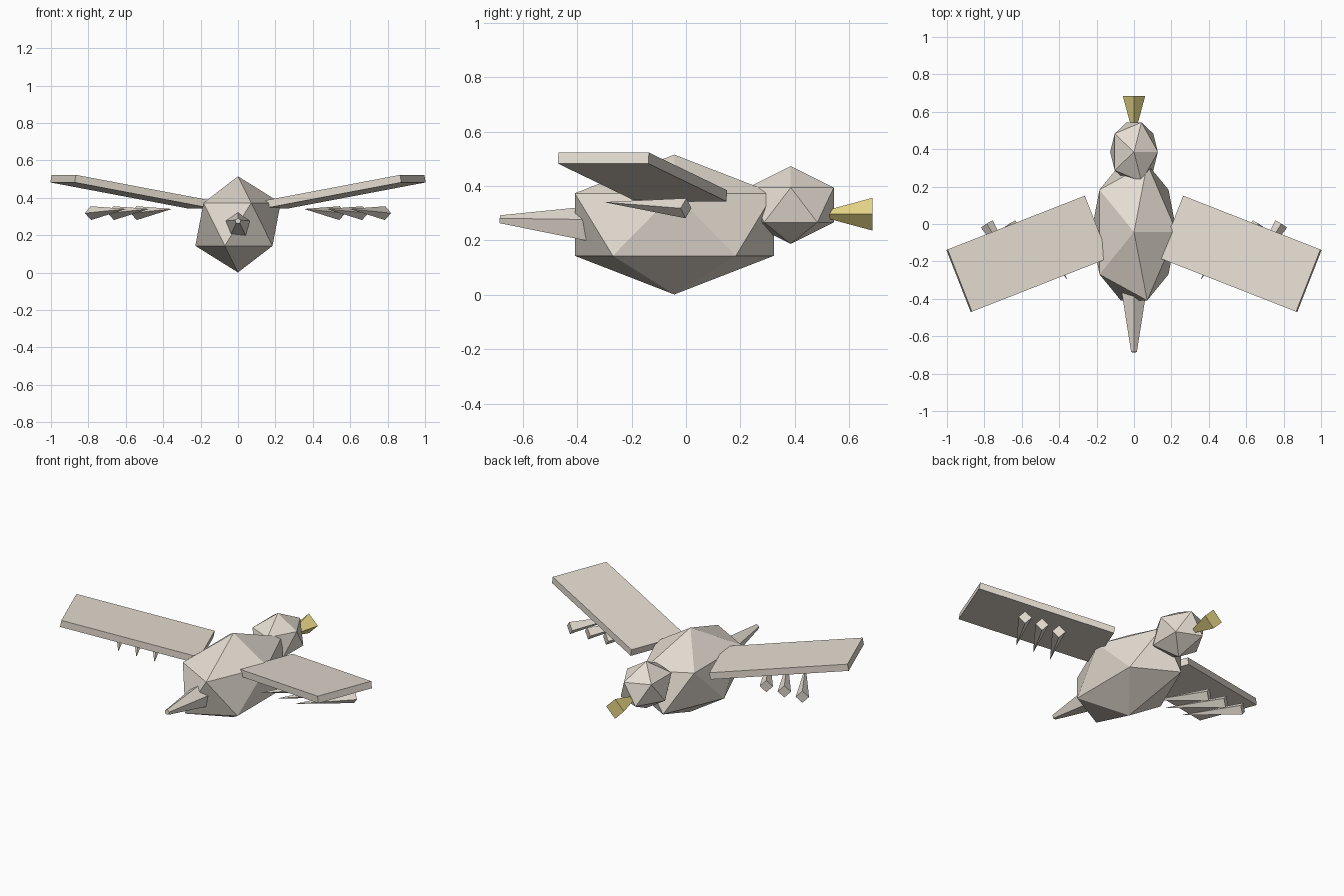
import bpy
import bmesh
import math
from mathutils import Vector, Matrix

if "Cube" in bpy.data.objects:
    bpy.data.objects.remove(bpy.data.objects["Cube"])


def material(name, rgb):
    m = bpy.data.materials.new(name)
    m.diffuse_color = (*rgb, 1)
    m.use_nodes = True
    m.node_tree.nodes["Principled BSDF"].inputs["Base Color"].default_value = m.diffuse_color
    return m


plumage = material("plumage", (0.78, 0.72, 0.64))
yellow = material("beak_yellow", (0.80, 0.68, 0.24))


def finish(bm, name, mat):
    bmesh.ops.recalc_face_normals(bm, faces=bm.faces)
    mesh = bpy.data.meshes.new(name)
    bm.to_mesh(mesh)
    bm.free()
    mesh.materials.append(mat)
    obj = bpy.data.objects.new(name, mesh)
    bpy.context.collection.objects.link(obj)
    return obj


def blob(name, centre, size):
    """Stretched 20-sided ball."""
    bm = bmesh.new()
    m = Matrix.Translation(centre) @ Matrix.Diagonal((*size, 1))
    bmesh.ops.create_icosphere(bm, subdivisions=1, radius=1, matrix=m)
    return finish(bm, name, plumage)


def taper(name, start, end, r_start, r_end, sides, mat=plumage):
    """Capped tapered prism between two points, with one corner pointing up."""
    bm = bmesh.new()
    a, b = Vector(start), Vector(end)
    axis = (b - a).normalized()
    right = axis.cross(Vector((0, 0, 1))).normalized()
    up = right.cross(axis)
    rings = []
    for p, r in ((a, r_start), (b, r_end)):
        angles = [2 * math.pi * i / sides for i in range(sides)]
        rings.append([bm.verts.new(p + r * (up * math.cos(t) + right * math.sin(t)))
                      for t in angles])
        bm.faces.new(rings[-1])
    for i in range(sides):
        j = (i + 1) % sides
        bm.faces.new((rings[0][i], rings[0][j], rings[1][j], rings[1][i]))
    return finish(bm, name, mat)


def mirror(obj):
    mod = obj.modifiers.new("mirror", 'MIRROR')
    mod.use_mirror_merge = False


# Body and head
blob("body", (0, -0.043, 0.258), (0.255, 0.43, 0.257))
blob("head", (0, 0.385, 0.33), (0.143, 0.186, 0.143))

# Beak flares outward, tail narrows outward
taper("beak", (0, 0.485, 0.296), (0, 0.685, 0.296), 0.006, 0.06, 4, yellow)
taper("tail", (0, -0.30, 0.251), (0, -0.685, 0.276), 0.08, 0.016, 5)

# Wings: swept back and raised slabs
bm = bmesh.new()
m = (Matrix.Translation((0.568, -0.16, 0.433))
     @ Matrix.Rotation(math.radians(-21.4), 4, 'Z')
     @ Matrix.Rotation(math.radians(-10), 4, 'Y')
     @ Matrix.Diagonal((0.8, 0.357, 0.041, 1)))
bmesh.ops.create_cube(bm, size=1, matrix=m)
mirror(finish(bm, "wings", plumage))

# Three spikes under each wing
for i in range(3):
    x = 0.543 + 0.122 * i
    mirror(taper(f"under_wing_feather_{i + 1}", (x, 0, 0.318),
                 (x - 0.185, -0.295, 0.34), 0.037, 0.001, 4))
